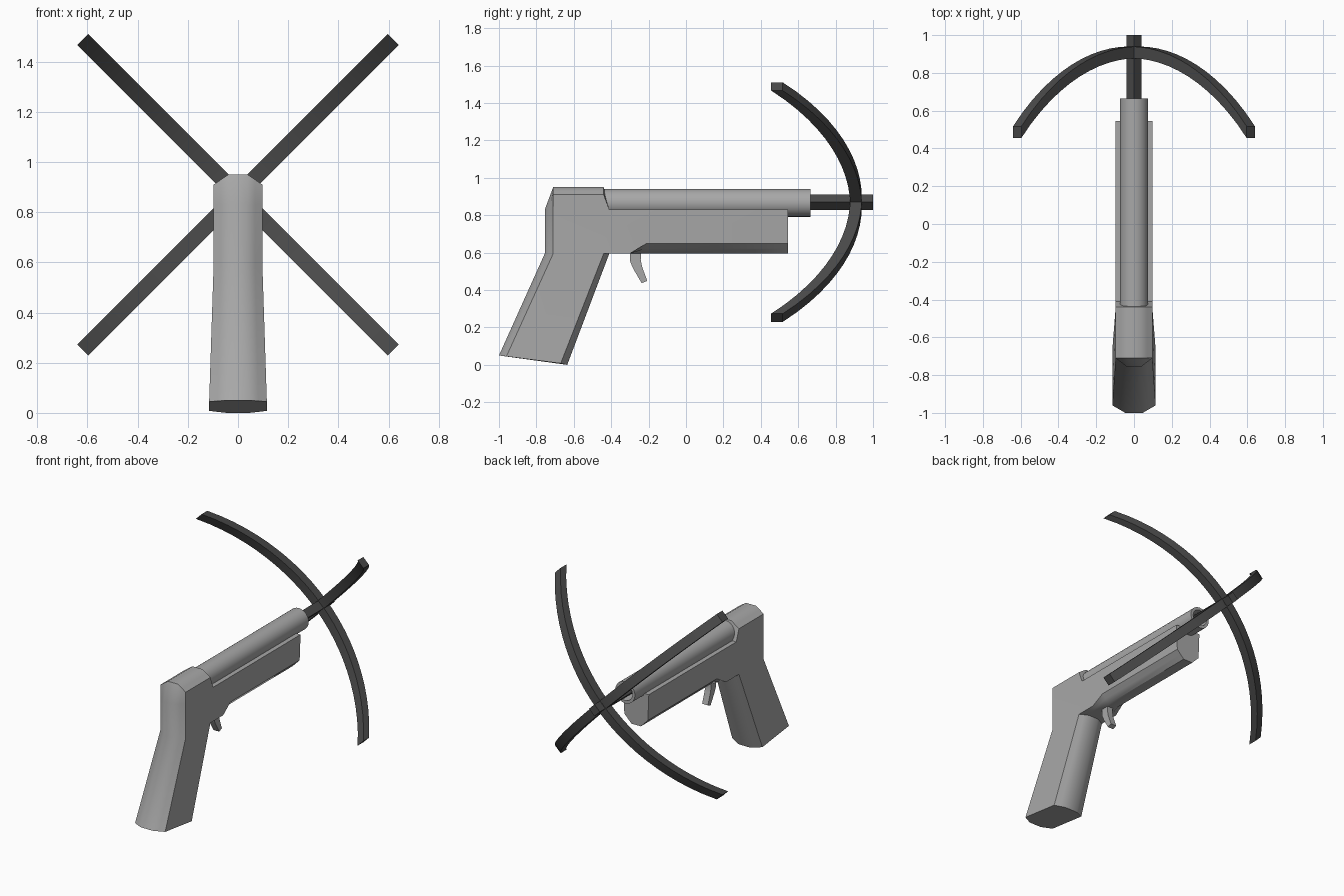
import bpy
from math import sin, cos, pi, sqrt
from mathutils import Matrix, Vector

if "Cube" in bpy.data.objects:
    bpy.data.objects.remove(bpy.data.objects["Cube"])


def material(name, v):
    m = bpy.data.materials.new(name)
    m.diffuse_color = (v, v, v, 1)
    m.use_nodes = True
    m.node_tree.nodes["Principled BSDF"].inputs["Base Color"].default_value = m.diffuse_color
    return m


grey = material("grey_metal", 0.39)
dark = material("dark_metal", 0.07)


def make(name, verts, faces, mat, smooth=True):
    mesh = bpy.data.meshes.new(name)
    mesh.from_pydata(verts, [], faces)
    ob = bpy.data.objects.new(name, mesh)
    bpy.context.collection.objects.link(ob)
    bpy.ops.object.select_all(action='DESELECT')
    ob.select_set(True)
    bpy.context.view_layer.objects.active = ob
    # consistent outward normals
    bpy.ops.object.mode_set(mode='EDIT')
    bpy.ops.mesh.select_all(action='SELECT')
    bpy.ops.mesh.normals_make_consistent(inside=False)
    bpy.ops.object.mode_set(mode='OBJECT')
    if smooth:
        bpy.ops.object.shade_smooth_by_angle(angle=pi * 0.22)
    mesh.materials.append(mat)
    return ob


def loft(name, rings, caps=None, mat=grey, smooth=True):
    """Skin a list of equal closed rings; caps lists the index loops for each end."""
    n = len(rings[0])
    verts = [p for r in rings for p in r]
    faces = [(i * n + j, i * n + (j + 1) % n, (i + 1) * n + (j + 1) % n, (i + 1) * n + j)
             for i in range(len(rings) - 1) for j in range(n)]
    last = (len(rings) - 1) * n
    for cap in caps or [range(n)]:
        faces += [tuple(cap), tuple(last + k for k in cap)]
    return make(name, verts, faces, mat, smooth)


# Frame: side profile repeated across the width; c is 0 at the sides, 1 in the middle
def frame_ring(u):
    c = min(1, (1 - abs(u)) / 0.6)
    top = 0.91 + 0.04 * c
    back = -0.71 - 0.045 * c
    prof = [(-0.96 - 0.04 * c, 0.045 + 0.005 * c), (-0.67 + 0.035 * c, 0.008 - 0.008 * c),
            (-0.44 + 0.03 * c, 0.595), (-0.30, 0.595), (-0.21, 0.65 - 0.055 * c),
            (0.545, 0.65 - 0.055 * c), (0.545, 0.83), (-0.41, 0.83),
            (-0.44, top), (-0.71, top), (back, 0.83), (back, 0.595)]
    width = [0.115] * 2 + [0.097] * 2 + [0.09] * 2 + [0.097] * 6
    return [(u * w, y, z) for w, (y, z) in zip(width, prof)]


loft("frame_and_grip", [frame_ring(u) for u in (-1, -0.7, -0.4, 0, 0.4, 0.7, 1)],
     caps=[(0, 1, 2, 11), (4, 5, 6, 7), (2, 3, 4, 7, 8, 9, 10, 11)])


# Barrel with an open bore at the muzzle
def circle(r, y, n=24, zc=0.866):
    return [(r * cos(2 * pi * k / n), y, zc + r * sin(2 * pi * k / n)) for k in range(n)]


loft("barrel", [circle(0.075, -0.45), circle(0.075, 0.665),
                circle(0.056, 0.665), circle(0.056, 0.55)])

# Bolt shaft: square rod turned on its corner
loft("bolt_shaft", [circle(0.041, y, 4, 0.87) for y in (-0.4, 1.0)], mat=dark, smooth=False)

# Two crossed bows, each a swept arc turned 45 degrees
R, REACH, HALF, THICK = 1.11, 0.875, 0.031, 0.062
for name, ang in (("bow_rising", -pi / 4), ("bow_falling", pi / 4)):
    turn = Matrix.Rotation(ang, 3, 'Y')
    rings = []
    for i in range(25):
        r = REACH * (i / 12 - 1)
        arc, parabola = R - sqrt(R * R - r * r), 0.42 * (r / REACH) ** 2
        y = 0.94 - (arc + parabola) / 2
        rings.append([turn @ Vector((r, y - dy, h)) + Vector((0, 0, 0.87))
                      for dy, h in ((0, -HALF), (0, HALF), (THICK, HALF), (THICK, -HALF))])
    loft(name, rings, mat=dark)

# Trigger: bent hook, each row is rear y, front y, rear z, front z
path = [(-0.30, -0.24, 0.62, 0.62), (-0.298, -0.242, 0.55, 0.56),
        (-0.28, -0.235, 0.51, 0.525), (-0.237, -0.207, 0.437, 0.449)]
loft("trigger", [[(-0.022, a, za), (0.022, a, za), (0.022, b, zb), (-0.022, b, zb)]
                 for a, b, za, zb in path])
